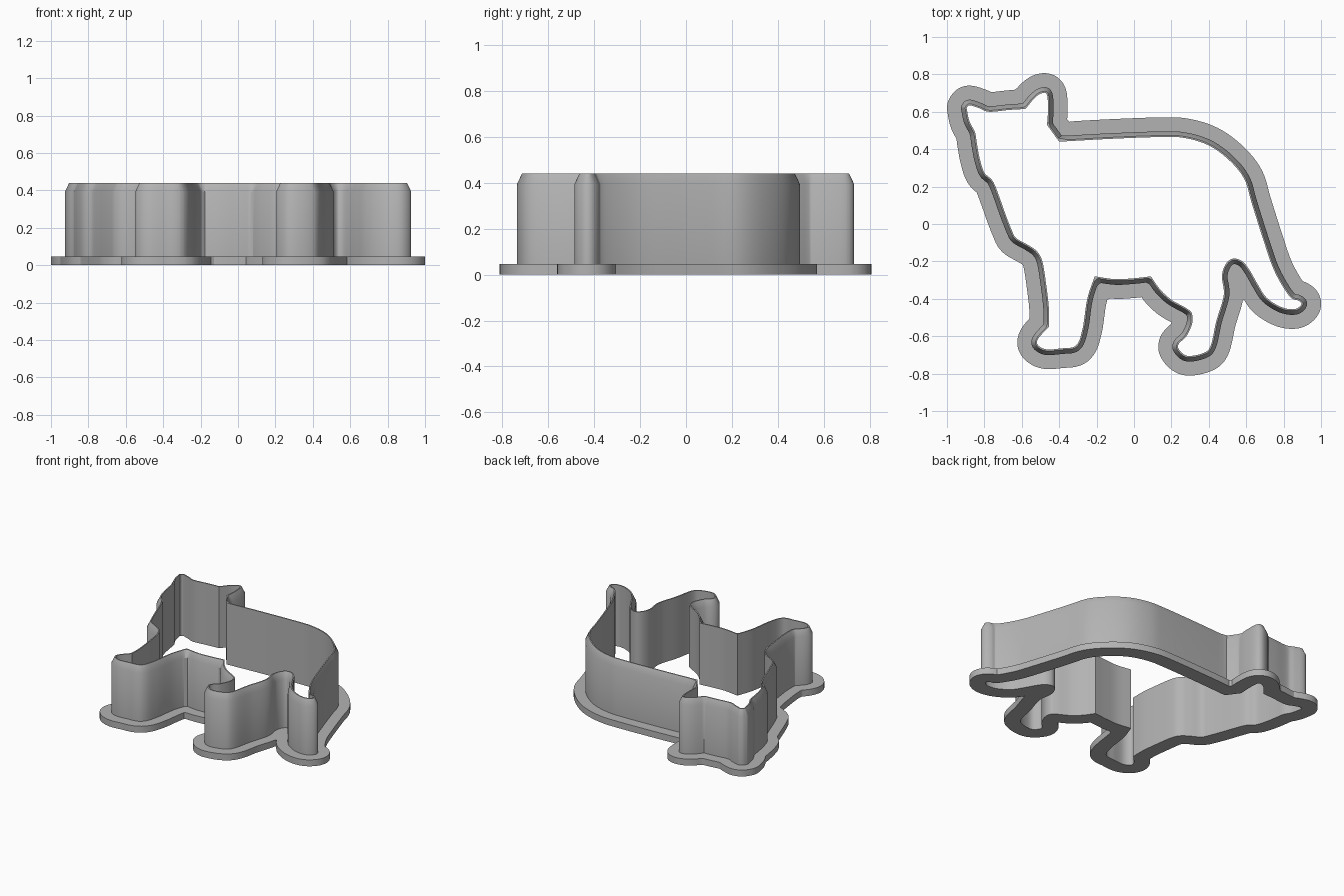
import bpy
import bmesh
import math
from mathutils import Vector
from mathutils.geometry import intersect_point_line

if "Cube" in bpy.data.objects:
    bpy.data.objects.remove(bpy.data.objects["Cube"], do_unlink=True)

STEPS = 6  # curve samples between two traced points

# Smooth stretches of the animal outline (hundredths), clockwise; sharp corners where they join
back_tail_hind_leg = [
    (-40, 44), (-13, 45.5), (14, 46.5), (27, 46), (40, 42), (51, 34), (59, 24), (63, 11),
    (69, -8), (75, -25), (83, -38.5), (88, -41), (89.5, -43), (86, -45.5), (79, -44.5),
    (71, -39.5), (66, -32), (62, -25), (58, -20), (53, -18.5), (49, -21.5), (47, -28),
    (48, -38), (44, -52), (41, -65), (37, -69), (28.5, -70.5), (24, -67), (24, -64),
    (28, -60), (31, -53.5), (31, -48), (28, -45), (20, -40.5), (14, -35), (9, -28)]
belly = [(9, -28), (0, -29), (-10, -29.5), (-21, -28)]
front_foot = [
    (-21, -28), (-25, -40), (-27.5, -56), (-31, -65), (-39, -66.5), (-47, -67),
    (-51.5, -64.5), (-51, -61), (-45.5, -55)]
chest_and_face = [
    (-45.5, -55), (-45.5, -45), (-47, -32), (-49, -20), (-52, -14.5), (-57, -11),
    (-63, -7.5), (-65.5, -3), (-69, 6), (-72, 14.5), (-75.5, 23), (-80, 27.5),
    (-82.5, 35), (-84, 43), (-85, 49), (-88, 55), (-89.5, 62)]
head_top = [(-89.5, 62), (-88, 63.5), (-83, 62), (-77.5, 60), (-66.5, 61), (-58, 61.5)]
rear_ear = [(-58, 61.5), (-53, 67.5), (-49, 70), (-46.5, 69), (-46, 61), (-46.5, 53)]
neck = [(-46.5, 53), (-40, 44)]
STRETCHES = [back_tail_hind_leg, belly, front_foot, chest_and_face, head_top, rear_ear, neck]


def smooth(points):
    """Catmull-Rom curve through the points."""
    p = [Vector(q) / 100 for q in points]
    p = [2 * p[0] - p[1]] + p + [2 * p[-1] - p[-2]]
    result = []
    for a, b, c, d in zip(p, p[1:], p[2:], p[3:]):
        for i in range(STEPS):
            t = i / STEPS
            result.append(0.5 * (2 * b + (c - a) * t + (2 * a - 5 * b + 4 * c - d) * t * t
                                 + (3 * b - a - 3 * c + d) * t ** 3))
    return result


def outward(a, b):
    d = (b - a).normalized()
    return Vector((-d.y, d.x))


def with_normals(path):
    """Pair every point with its normal, repeating it as a fan at outer corners."""
    pairs = []
    for i, p in enumerate(path):
        n1 = outward(path[i - 1], p)
        n2 = outward(p, path[(i + 1) % len(path)])
        turn = math.atan2(n1.x * n2.y - n1.y * n2.x, n1.dot(n2))
        count = max(1, math.ceil(abs(turn) / 0.2))
        start = math.atan2(n1.y, n1.x)
        for k in range(count):
            angle = start + turn * (k + 0.5) / count
            pairs.append((p, Vector((math.cos(angle), math.sin(angle)))))
    return pairs


def clearance(q, path):
    best = 9.0
    for i, b in enumerate(path):
        a = path[i - 1]
        if (a - q).length > best + 0.1:
            continue
        hit, t = intersect_point_line(q, a, b)
        near = a if t < 0 else b if t > 1 else Vector(hit[:2])
        best = min(best, (near - q).length)
    return best


def offset_loop(pairs, path, dist):
    """Offset outwards; points crossing another stretch collapse to the meeting point."""
    pts = [p + n * dist for p, n in pairs]
    if dist == 0:
        return pts
    good = [clearance(q, path) > dist * 0.975 for q in pts]
    n = len(pts)
    result = list(pts)
    for i in range(n):
        if not good[i]:
            lo = next(k for k in range(1, n) if good[i - k])
            hi = next(k for k in range(1, n) if good[(i + k) % n])
            result[i] = (pts[i - lo] + pts[(i + hi) % n]) / 2
    return result


# Wall and flange cross-section: (distance outwards, height)
SECTION = [(0, 0), (0, 0.44), (0.008, 0.44), (0.03, 0.393),
           (0.03, 0.046), (0.105, 0.046), (0.105, 0)]

outline = [p for stretch in STRETCHES for p in smooth(stretch)]
pairs = with_normals(outline)
loops = {d: offset_loop(pairs, outline, d) for d, z in SECTION}

# Sweep the section round the outline
bm = bmesh.new()
rings = [[bm.verts.new((q.x, q.y, z)) for q in loops[d]] for d, z in SECTION]
for r, ring in enumerate(rings):
    above = rings[(r + 1) % len(rings)]
    for i in range(len(ring)):
        bm.faces.new((ring[i - 1], ring[i], above[i], above[i - 1]))
bmesh.ops.remove_doubles(bm, verts=bm.verts, dist=0.0005)
bmesh.ops.recalc_face_normals(bm, faces=bm.faces)

mesh = bpy.data.meshes.new("cookie_cutter")
bm.to_mesh(mesh)
bm.free()
cutter = bpy.data.objects.new("cookie_cutter", mesh)
bpy.context.collection.objects.link(cutter)

# Plain grey plastic
grey = bpy.data.materials.new("grey_plastic")
grey.use_nodes = True
colour = (0.45, 0.45, 0.45, 1)
grey.diffuse_color = colour
grey.node_tree.nodes["Principled BSDF"].inputs["Base Color"].default_value = colour
mesh.materials.append(grey)

bpy.context.view_layer.objects.active = cutter
cutter.select_set(True)
bpy.ops.object.shade_smooth_by_angle(angle=math.radians(30))
